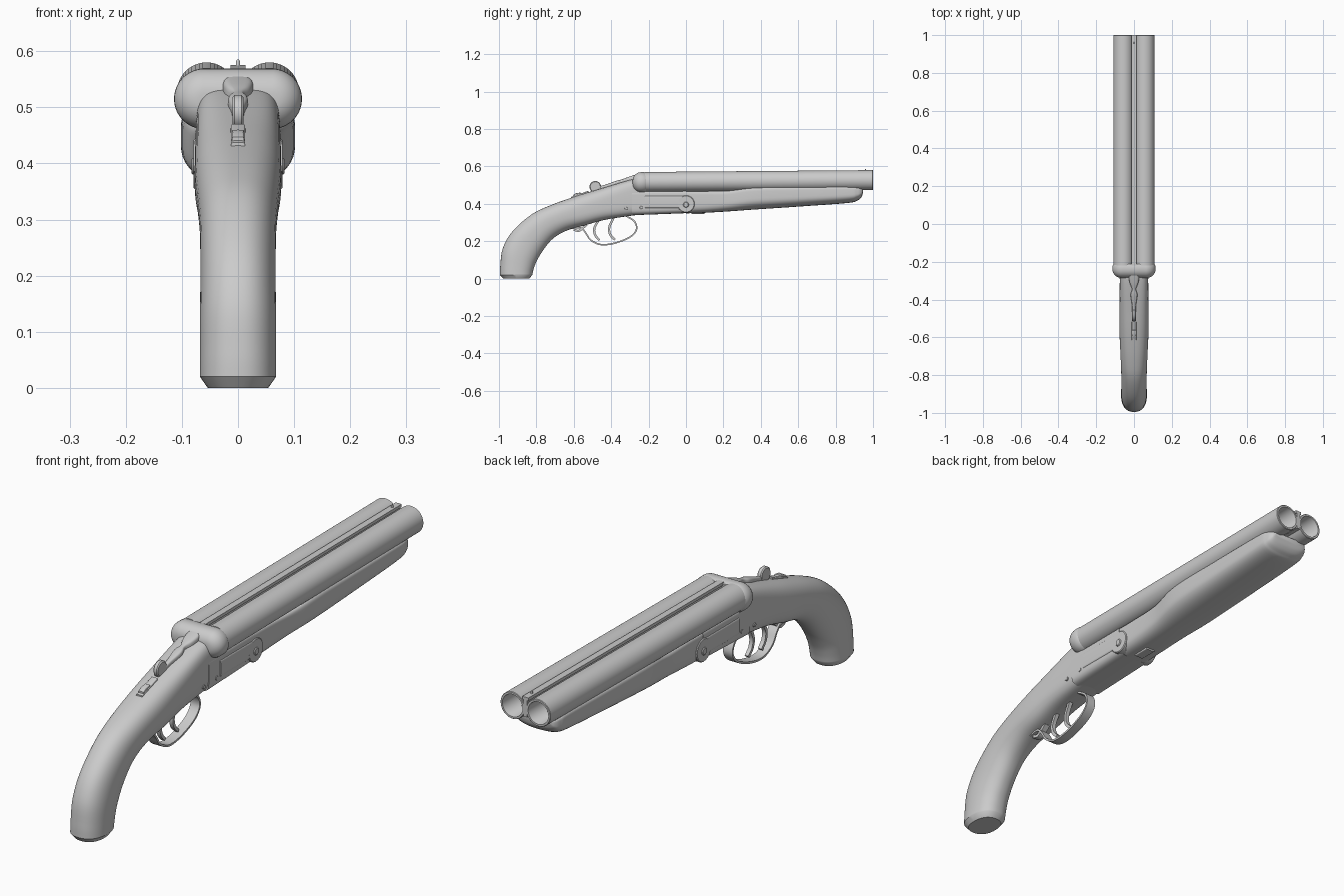
import bpy, bmesh
from math import sin, cos, pi, radians
from mathutils import Vector

if "Cube" in bpy.data.objects:
    bpy.data.objects.remove(bpy.data.objects["Cube"])


def build(name, rings, caps=True, angle=35):
    """Skin a list of equal-length point rings into a smooth-shaded object."""
    bm = bmesh.new()
    vs = [[bm.verts.new(p) for p in r] for r in rings]
    n = len(vs[0])
    for a, b in zip(vs, vs[1:]):
        for i in range(n):
            j = (i + 1) % n
            bm.faces.new((a[i], a[j], b[j], b[i]))
    if caps:
        bm.faces.new(vs[0])
        bm.faces.new(vs[-1])
    bmesh.ops.recalc_face_normals(bm, faces=bm.faces)
    me = bpy.data.meshes.new(name)
    bm.to_mesh(me)
    bm.free()
    me.shade_smooth()
    me.set_sharp_from_angle(angle=radians(angle))
    ob = bpy.data.objects.new(name, me)
    bpy.context.collection.objects.link(ob)
    return ob


def dense(pts, n=5):
    """Catmull-Rom interpolation of tuples."""
    out = []
    for i in range(len(pts) - 1):
        p = [Vector(pts[max(0, min(len(pts) - 1, i + k))]) for k in (-1, 0, 1, 2)]
        for s in range(n):
            t = s / n
            out.append(tuple(0.5 * (2 * p[1] + (p[2] - p[0]) * t
                       + (2 * p[0] - 5 * p[1] + 4 * p[2] - p[3]) * t * t
                       + (3 * p[1] - p[0] - 3 * p[2] + p[3]) * t ** 3)))
    return out + [tuple(pts[-1])]


def section(ty, tz, by, bz, w, et=2.3, eb=2.3, n=48):
    """Superellipse between a top and a bottom point, half width w."""
    c, u = Vector((0, ty + by, tz + bz)) / 2, Vector((0, ty - by, tz - bz)) / 2
    ring = []
    for i in range(n):
        a = 2 * pi * i / n
        e = et if sin(a) >= 0 else eb
        x = abs(cos(a)) ** (2 / e) * (1 if cos(a) > 0 else -1)
        s = abs(sin(a)) ** (2 / e) * (1 if sin(a) > 0 else -1)
        ring.append(c + u * s + Vector((x * w, 0, 0)))
    return ring


def upright(y, top, bot, w, et=4, eb=4):
    return (y, top, y, bot, w, et, eb)


def circle_y(x, y, z, r, n=48):
    return [(x + r * cos(2 * pi * i / n), y, z + r * sin(2 * pi * i / n)) for i in range(n)]


def disc_x(name, y, z, r, half, cham=0.003, n=40):
    """Chamfered disc across the gun."""
    prof = [(-half, r - cham), (-half + cham, r), (half - cham, r), (half, r - cham)]
    return build(name, [[(x, y + q * cos(2 * pi * i / n), z + q * sin(2 * pi * i / n))
                         for i in range(n)] for x, q in prof])


def strip(name, path, half, thick):
    """Flat band following a side-view path."""
    pts, rings = [Vector(p) for p in dense(path, 8)], []
    for i, p in enumerate(pts):
        t = (pts[min(i + 1, len(pts) - 1)] - pts[max(i - 1, 0)]).normalized()
        q = Vector((-t.y, t.x)) * thick
        rings.append([(x, *(p + q * s)) for x, s in
                      ((-half, -1), (half, -1), (half, 1), (-half, 1))])
    return build(name, rings)


# Pistol-grip stock flowing into the receiver
stock = [(-.995, .02, -.822, .02, .068, 2.3, 2.3),
         (-.993, .07, -.815, .05, .068, 2.3, 2.3),
         (-.980, .16, -.800, .09, .068, 2.3, 2.3),
         (-.930, .25, -.765, .15, .067, 2.3, 2.3),
         (-.830, .34, -.710, .215, .068, 2.3, 2.3),
         (-.730, .39, -.635, .258, .072, 2.4, 2.4),
         (-.590, .44, -.540, .285, .077, 2.6, 2.8),
         (-.460, .48, -.430, .315, .077, 3, 3.2),
         (-.290, .53, -.280, .338, .075, 4, 4),
         (-.225, .535, -.225, .343, .075, 4, 4)]
rings = [section(-.978, 0, -.838, 0, .054)] + [section(*s) for s in dense(stock)]
build("stock", rings)

# Receiver bar under the barrels, hinge disc and pins
build("receiver_bar", [section(*upright(y, t, b, .076, 9, 5)) for y, t, b in
                       ((-.29, .47, .339), (-.1, .47, .346), (.0, .47, .35))])
build("receiver_side_rail", [section(*upright(y, .445, .375, .079, 10, 10)) for y in (-.22, .0)])
disc_x("hinge_plate", 0, .399, .046, .079)
disc_x("hinge_pin", 0, .395, .015, .083)
for i, (y, z) in enumerate(((-.24, .38), (-.32, .375))):
    disc_x(f"receiver_screw_{i + 1}", y, z, .008, .0775, .001)

# Breech block: stacked stadium sections with rounded rear
rings = []
for y, d in [(-.285 + .045 * (1 - cos(a * pi / 16)), .045 * (1 - sin(a * pi / 16)))
             for a in range(9)] + [(-.222, 0), (-.212, .006)]:
    h = .054 - d
    ring = []
    for i in range(48):
        a = 2 * pi * (i + .5) / 48
        ring.append(((.06 if cos(a) > 0 else -.06) + h * cos(a), y, .515 + h * sin(a)))
    rings.append(ring)
build("breech_block", rings)

# Twin barrels with open bores
for side, x in (("left", -.056), ("right", .056)):
    build(f"barrel_{side}", [circle_y(x, -.22, .517, .053), circle_y(x, .998, .527, .053),
                             circle_y(x, 1.0, .527, .051), circle_y(x, 1.0, .527, .044),
                             circle_y(x, .998, .527, .043), circle_y(x, -.2, .517, .043),
                             circle_y(x, -.2, .517, .001)])

# Rib between the barrels, with bead sight
for name, w, top, bot in (("rib_web", .008, .56, .49), ("rib_top", .013, .568, .556)):
    build(name, [[(-w, y, bot + d), (w, y, bot + d), (w, y, top + d), (-w, y, top + d)]
                 for y, d in ((-.22, 0), (1, .007))])
build("bead_sight", [[(r * cos(i * pi / 8), .96 + r * sin(i * pi / 8), z) for i in range(16)]
                     for z, r in ((.57, .004), (.581, .004), (.585, .002))])

# Fore-end: narrow at the hinge, flaring up around the barrels
fore = [upright(.00, .468, .349, .075, 9, 3.5),
        upright(.10, .468, .352, .076, 9, 3.2),
        upright(.22, .470, .359, .082, 8, 2.8),
        upright(.36, .490, .369, .100, 8, 2.5),
        upright(.60, .493, .385, .101, 8, 2.5),
        upright(.86, .494, .404, .099, 8, 2.5),
        upright(.915, .490, .417, .094, 7, 2.4),
        upright(.938, .484, .436, .084, 6, 2.3),
        upright(.946, .480, .458, .072, 5, 2.3)]
build("fore_end", [section(*s) for s in dense(fore)])
build("fore_end_latch", [section(*upright(y, .37, .345, .02, 8, 8)) for y in (.03, .10)])

# Top lever with thumb piece
lever = [upright(-.255, .560, .51, .024), upright(-.285, .551, .51, .027),
         upright(-.315, .541, .50, .022), upright(-.345, .530, .49, .011),
         upright(-.375, .522, .485, .018), upright(-.43, .503, .47, .011),
         upright(-.50, .482, .455, .008)]
build("top_lever", [section(*s, n=24) for s in dense(lever)])
disc_x("lever_thumb_piece", -.485, .491, .031, .010, .004)

# Safety slide on the tang
build("safety_plate", [section(*upright(y, t, t - .03, .013, 8, 8), n=24) for y, t in
                       ((-.615, .437), (-.52, .470))])
build("safety_button", [section(*upright(y, t, t - .03, .011, 8, 8), n=24) for y, t in
                        ((-.605, .447), (-.59, .456), (-.565, .460), (-.56, .456))])

# Trigger guard and two triggers
strip("trigger_guard", [(-.61, .268), (-.565, .272), (-.54, .25), (-.51, .207), (-.455, .182),
                        (-.38, .19), (-.30, .222), (-.265, .262), (-.275, .305), (-.32, .335)],
      .02, .004)
strip("guard_tang", [(-.60, .262), (-.575, .255), (-.555, .268), (-.53, .29)], .012, .006)
strip("front_trigger", [(-.385, .33), (-.41, .275), (-.405, .235), (-.38, .208)], .008, .006)
strip("rear_trigger", [(-.465, .315), (-.49, .27), (-.485, .232), (-.462, .205)], .008, .006)
